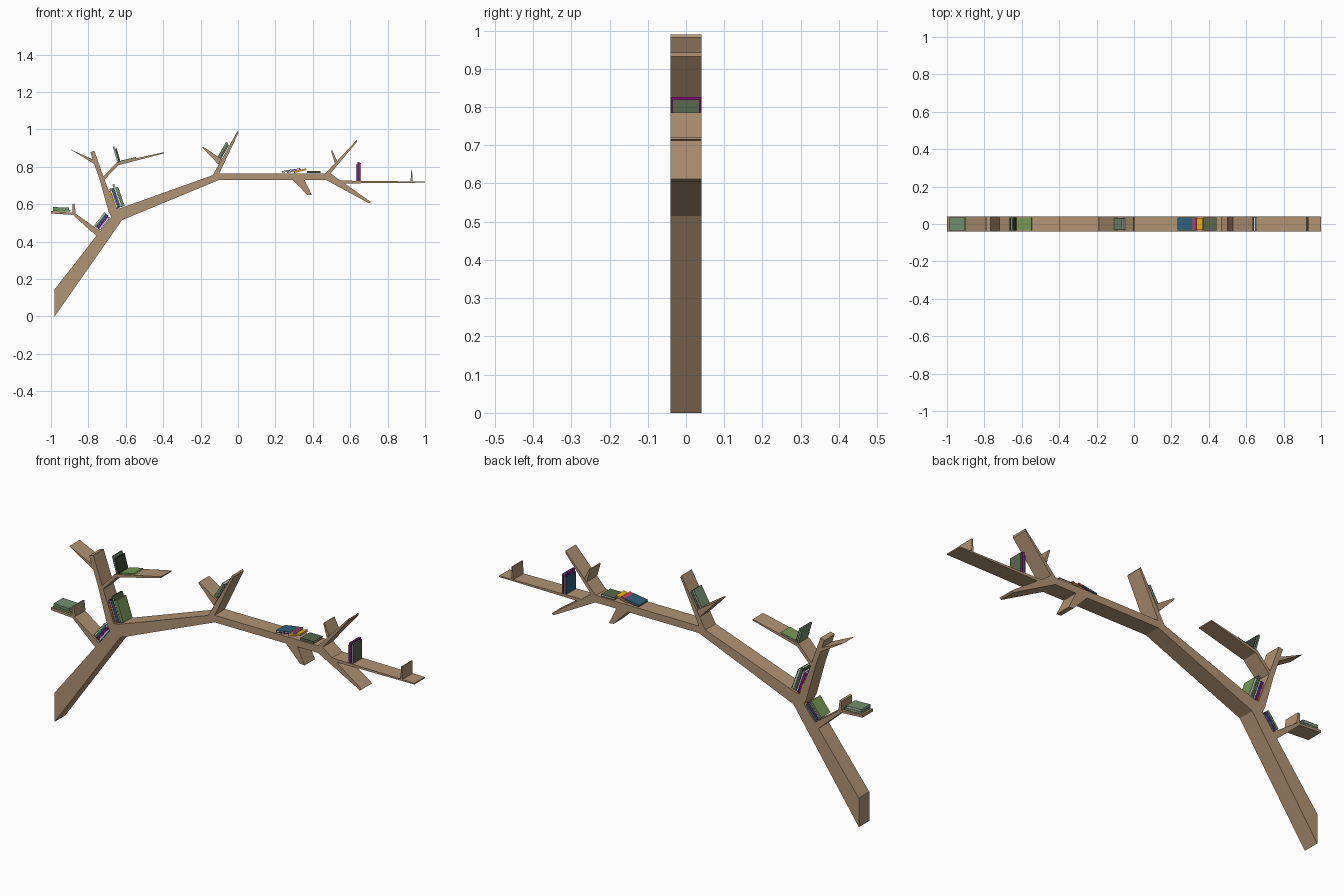
import bpy, bmesh, math

if "Cube" in bpy.data.objects:
    bpy.data.objects.remove(bpy.data.objects["Cube"])

HALF = 0.041  # half depth of the shelf


def material(name, r, g, b):
    lin = [(c / 255 / 12.92) if c < 10 else ((c / 255 + 0.055) / 1.055) ** 2.4 for c in (r, g, b)]
    m = bpy.data.materials.new(name)
    m.diffuse_color = (*lin, 1)
    m.use_nodes = True
    m.node_tree.nodes["Principled BSDF"].inputs["Base Color"].default_value = m.diffuse_color
    return m


M = {
    'wood': material('wood', 177, 147, 116),
    'dark': material('near black green', 55, 64, 50),
    'moss': material('dark moss green', 88, 103, 75),
    'green': material('leaf green', 118, 152, 84),
    'sage': material('sage green', 112, 144, 110),
    'teal': material('teal blue', 46, 96, 124),
    'yellow': material('yellow', 228, 172, 20),
    'magenta': material('magenta', 140, 10, 125),
    'pink': material('pink red', 195, 62, 100),
    'page': material('page white', 215, 218, 225),
}


def add_prism(bm, pts, y0, y1, idx=0):
    """Extrude a convex x-z outline from y0 to y1."""
    a = [bm.verts.new((x, y0, z)) for x, z in pts]
    b = [bm.verts.new((x, y1, z)) for x, z in pts]
    n = len(pts)
    faces = [bm.faces.new(a), bm.faces.new(b[::-1])]
    faces += [bm.faces.new((a[i], b[i], b[(i + 1) % n], a[(i + 1) % n])) for i in range(n)]
    for f in faces:
        f.material_index = idx


def finish(name, bm, mats):
    bmesh.ops.recalc_face_normals(bm, faces=bm.faces)
    me = bpy.data.meshes.new(name)
    bm.to_mesh(me)
    bm.free()
    for m in mats:
        me.materials.append(M[m])
    ob = bpy.data.objects.new(name, me)
    bpy.context.collection.objects.link(ob)
    return ob


def plank(name, *pts):
    bm = bmesh.new()
    add_prism(bm, pts, -HALF, HALF)
    finish(name, bm, ['wood'])


def book(name, x, z, deg, length, thick, colour, spine=-1, depth=0.036):
    """Book starting at (x, z), running along deg, thickness to its left.
    spine = -1 puts the spine at the front, 1 at the back."""
    c, s = math.cos(math.radians(deg)), math.sin(math.radians(deg))

    def rect(u0, u1, v0, v1):
        return [(x + u * c - v * s, z + u * s + v * c)
                for u, v in ((u0, v0), (u1, v0), (u1, v1), (u0, v1))]
    bm = bmesh.new()
    k = min(0.0025, thick * 0.25)
    add_prism(bm, rect(0, length, 0, k), -depth, depth)                    # cover
    add_prism(bm, rect(0, length, thick - k, thick), -depth, depth)        # cover
    lo, hi = sorted((spine * depth, spine * (depth - 0.002)))
    add_prism(bm, rect(0, length, k, thick - k), lo, hi)                   # spine
    add_prism(bm, rect(0.002, length - 0.002, k, thick - k), -depth + 0.002, depth - 0.002, 1)
    finish(name, bm, [colour, 'page'])


def row(name, x, z, deg, items, depth=0.036):
    """Neighbouring books stacked along their thickness."""
    for i, (length, thick, colour, spine) in enumerate(items):
        book(f'{name}_{i + 1}', x, z, deg, length, thick, colour, spine, depth)
        x -= math.sin(math.radians(deg)) * (thick + 0.0005)
        z += math.cos(math.radians(deg)) * (thick + 0.0005)


# Trunk and main limbs
plank('trunk', (-.98, 0), (-.62, .515), (-.678, .532), (-.98, .145))
plank('trunk_joint', (-.62, .515), (-.63, .578), (-.66, .575), (-.69, .555), (-.678, .532))
plank('rising_limb', (-.62, .515), (-.10, .73), (-.135, .755), (-.63, .578))
plank('limb_joint', (-.10, .73), (-.10, .765), (-.135, .755))
plank('level_limb', (-.10, .73), (.47, .73), (.495, .765), (-.10, .765))

# Lower left branch with little shelf
plank('lower_left_twig', (-.768, .44), (-.75, .425), (-.735, .455), (-.873, .553), (-.885, .545))
plank('lower_left_shelf', (-1, .55), (-.885, .543), (-.868, .553), (-1, .563))
plank('lower_left_stop', (-.885, .554), (-.868, .553), (-.874, .603), (-.884, .6))

# Upper left branch
plank('upper_left_branch', (-.69, .555), (-.655, .575), (-.715, .735), (-.741, .735))
plank('upper_left_tip', (-.741, .735), (-.715, .735), (-.768, .885), (-.79, .878))
plank('upper_left_twig', (-.768, .815), (-.762, .832), (-.9, .895))
plank('reading_twig', (-.722, .745), (-.715, .73), (-.64, .808), (-.65, .822))
plank('reading_shelf', (-.65, .822), (-.64, .808), (-.395, .872), (-.395, .878))

# Middle branch
plank('middle_branch', (-.135, .755), (-.10, .765), (.003, .982), (-.003, .99))
plank('middle_twig', (-.105, .812), (-.088, .842), (-.187, .907), (-.19, .902))

# Right branches
plank('right_branch', (.47, .73), (.495, .765), (.635, .932), (.635, .943), (.468, .765))
plank('right_twig', (.517, .82), (.53, .833), (.503, .888), (.498, .886))
plank('right_fork', (.47, .73), (.56, .715), (.495, .765))
plank('right_drooping_branch', (.47, .73), (.70, .605), (.71, .612), (.56, .718))
plank('right_shelf', (.54, .726), (.56, .711), (1, .715), (1, .721))
plank('right_shelf_stop', (.922, .718), (.933, .718), (.931, .785), (.927, .785))
plank('under_twig', (.29, .732), (.355, .732), (.395, .648), (.37, .65))

# Books
row('trunk_book', -.737, .46, 52,
    [(.085, .012, 'teal', 1), (.09, .008, 'magenta', -1),
     (.088, .010, 'teal', -1), (.09, .010, 'green', 1)])
row('fork_book', -.606, .591, 109,
    [(.108, .013, 'green', -1), (.128, .011, 'moss', 1), (.11, .011, 'teal', -1),
     (.112, .011, 'magenta', 1), (.1, .013, 'yellow', -1)])
row('lower_left_book', -.99, .563, -2,
    [(.095, .009, 'green', -1), (.085, .012, 'sage', -1)])
row('reading_book_upright', -.628, .826, 106,
    [(.075, .009, 'dark', -1), (.088, .008, 'sage', 1)])
book('reading_book_flat', -.622, .822, 13, .08, .012, 'green')
row('middle_book', -.092, .84, 60, [(.088, .009, 'moss', -1), (.094, .012, 'sage', -1)], .032)
book('level_book_yellow', .30, .766, 14, .068, .009, 'yellow', -1, .031)
book('level_book_pink', .262, .766, 14, .075, .01, 'pink', 1, .034)
book('level_book_teal', .235, .768, 9, .08, .009, 'teal', 1)
book('level_book_green', .37, .766, 0, .072, .011, 'moss')
book('right_book_green', .658, .72, 90, .1, .009, 'moss', 1, .035)
book('right_book_magenta', .6485, .72, 90, .106, .009, 'magenta', -1, .039)
book('right_book_teal', .639, .72, 90, .092, .007, 'teal', 1, .037)
